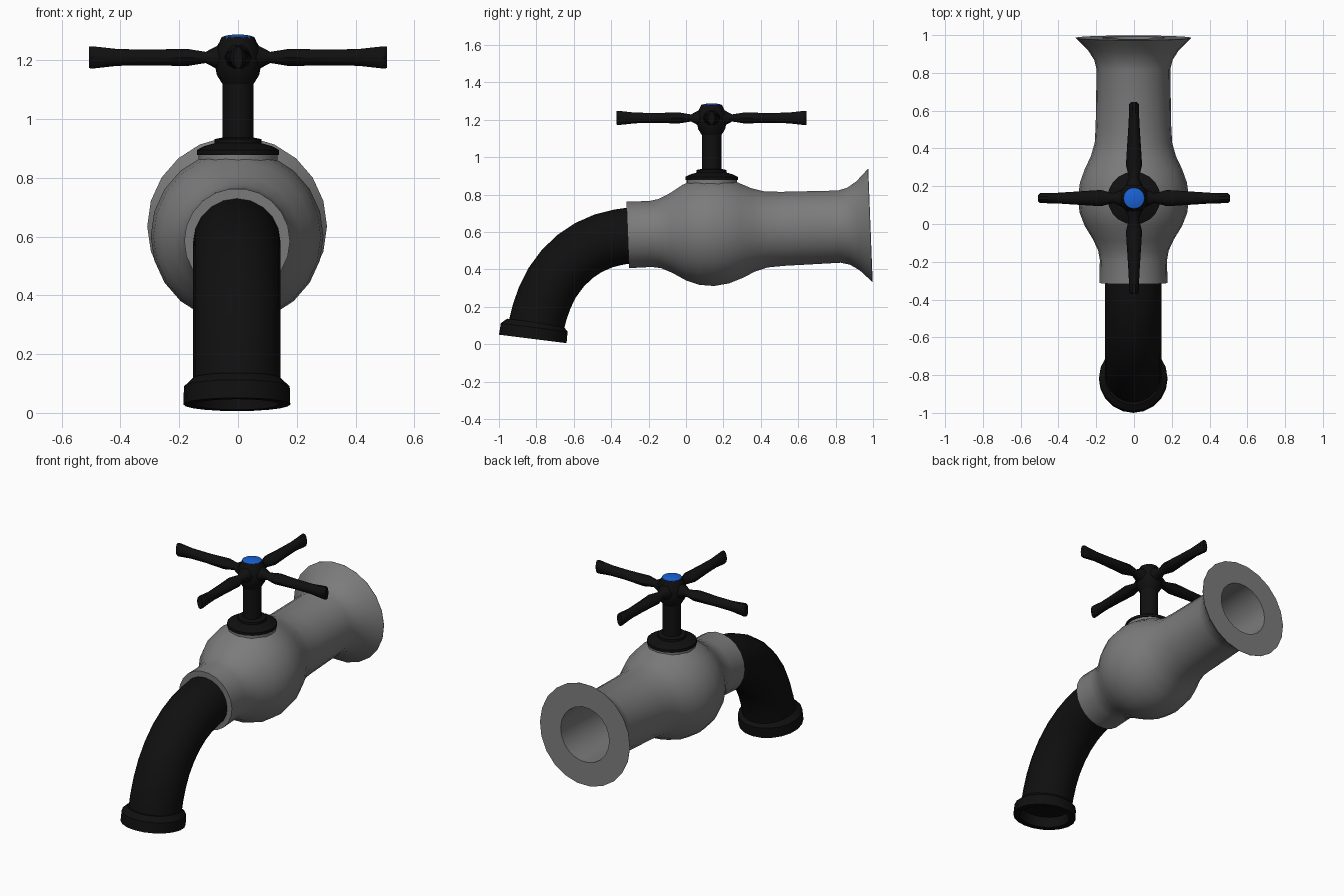
import bpy, bmesh, math
from mathutils import Vector

if "Cube" in bpy.data.objects:
    bpy.data.objects.remove(bpy.data.objects["Cube"], do_unlink=True)

X, Y, Z = Vector((1, 0, 0)), Vector((0, 1, 0)), Vector((0, 0, 1))


def material(name, color):
    m = bpy.data.materials.new(name)
    m.use_nodes = True
    m.diffuse_color = (*color, 1)
    bsdf = next(n for n in m.node_tree.nodes if n.type == 'BSDF_PRINCIPLED')
    bsdf.inputs["Base Color"].default_value = (*color, 1)
    return m


grey = material("grey metal", (0.2, 0.2, 0.2))
black = material("black metal", (0.005, 0.005, 0.005))
blue = material("blue cap", (0.01, 0.12, 0.65))


def loft(name, rings, mat, sides=20, sharp=38):
    """Skin elliptical rings given as (centre, u, v), closing both ends."""
    bm = bmesh.new()
    loops = []
    for c, u, v in rings:
        angles = [2 * math.pi * i / sides for i in range(sides)]
        loops.append([bm.verts.new(c + u * math.cos(a) + v * math.sin(a)) for a in angles])
    for a, b in zip(loops, loops[1:]):
        for i in range(sides):
            j = (i + 1) % sides
            bm.faces.new((a[i], a[j], b[j], b[i]))
    bm.faces.new(loops[0])
    bm.faces.new(loops[-1])
    bmesh.ops.recalc_face_normals(bm, faces=bm.faces)
    for f in bm.faces:
        f.smooth = True
    for e in bm.edges:
        e.smooth = e.calc_face_angle(0) < math.radians(sharp)
    me = bpy.data.meshes.new(name)
    bm.to_mesh(me)
    bm.free()
    me.materials.append(mat)
    ob = bpy.data.objects.new(name, me)
    bpy.context.collection.objects.link(ob)
    return ob


def revolve(name, origin, axis, profile, mat, sides=20, sharp=38):
    """Turn a (distance, radius) profile around an axis lying in the YZ plane."""
    axis = axis.normalized()
    side = axis.cross(X)
    return loft(name, [(origin + axis * t, X * r, side * r) for t, r in profile],
                mat, sides, sharp)


# Body: collar, bulb, pipe, flared wall flange and hollow bore
revolve("body", Vector((-0.003, 0, 0.597)), Vector((0, 1, 0.039)), [
    (-0.312, 0.145), (-0.312, 0.18), (-0.19, 0.178), (-0.14, 0.187), (-0.08, 0.215),
    (-0.01, 0.258), (0.06, 0.285), (0.14, 0.294), (0.22, 0.283), (0.29, 0.258),
    (0.36, 0.225), (0.43, 0.205), (0.52, 0.2), (0.82, 0.195), (0.87, 0.208),
    (0.92, 0.24), (0.96, 0.28), (0.985, 0.306), (0.987, 0.306), (0.987, 0.165),
    (0.3, 0.165)], grey, 22)

# Spout: bent tube following a path, sections square to it
path = [Vector((-0.004, y, z)) for y, z in (
    (-0.29, 0.583), (-0.36, 0.573), (-0.44, 0.553), (-0.52, 0.518), (-0.595, 0.468),
    (-0.66, 0.405), (-0.715, 0.33), (-0.755, 0.25), (-0.783, 0.17), (-0.8, 0.1))]
rings = []
for i, p in enumerate(path):
    t = (path[min(i + 1, len(path) - 1)] - path[max(i - 1, 0)]).normalized()
    rings.append((p, X * 0.149, t.cross(X) * 0.149))
loft("spout", rings, black)

# Outlet ring with recessed mouth
revolve("spout_outlet", Vector((-0.004, -0.808, 0.118)), Vector((0, -0.124, -0.99)), [
    (0, 0.14), (0, 0.15), (0.028, 0.18), (0.09, 0.182), (0.09, 0.145), (0.03, 0.135)],
    black, 20, 25)

# Valve boss, bonnet, stem, handle hub and cap, all on the vertical axis
hub = Vector((0, 0.137, 0))
revolve("valve_boss", hub, Z, [(0.78, 0.135), (0.882, 0.135)], grey)
revolve("bonnet", hub, Z, [(0.878, 0.14), (0.895, 0.14), (0.908, 0.115), (0.918, 0.08),
                           (0.932, 0.08), (0.937, 0.055)], black, 20, 25)
revolve("stem", hub, Z, [(0.9, 0.052), (1.13, 0.052)], black, 16)
revolve("handle_hub", hub, Z, [(1.115, 0.05), (1.15, 0.072), (1.18, 0.078), (1.235, 0.078),
                               (1.265, 0.062), (1.279, 0.056)], black, 12, 30)
revolve("handle_cap", hub, Z, [(1.275, 0.056), (1.28, 0.055), (1.285, 0.038),
                               (1.288, 0.015)], blue, 16)

# Four handle arms: distance, half width, half height
arm = [(0.03, 0.05, 0.055), (0.065, 0.045, 0.045), (0.11, 0.026, 0.02),
       (0.175, 0.043, 0.031), (0.3, 0.035, 0.028), (0.41, 0.028, 0.03),
       (0.47, 0.027, 0.037), (0.497, 0.027, 0.04), (0.508, 0.016, 0.038)]
for k, label in enumerate(("left", "back", "right", "front")):
    a = k * math.pi / 2
    out = Vector((math.cos(a), math.sin(a), 0))
    across = Vector((-out.y, out.x, 0))
    base = hub + Z * 1.21
    loft("handle_arm_" + label,
         [(base + out * d, across * w, Z * h) for d, w, h in arm], black, 10, 40)
